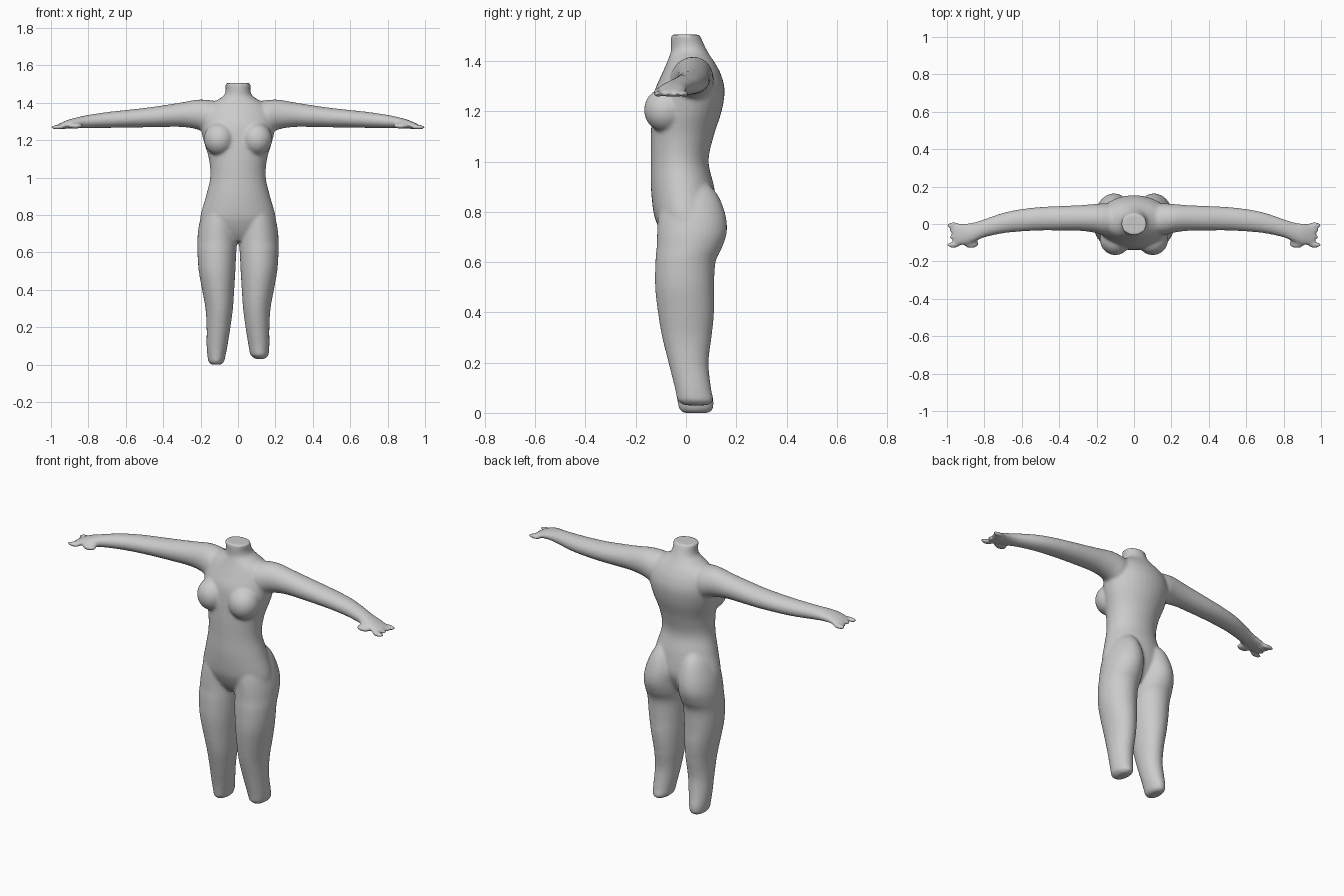
import bpy, bmesh, math
from mathutils import Vector

if "Cube" in bpy.data.objects:
    bpy.data.objects.remove(bpy.data.objects["Cube"])

grey = bpy.data.materials.new("plain grey")
grey.diffuse_color = (0.6, 0.6, 0.6, 1)
grey.use_nodes = True
grey.node_tree.nodes["Principled BSDF"].inputs["Base Color"].default_value = grey.diffuse_color
parts = []


def finish(name, bm):
    bmesh.ops.recalc_face_normals(bm, faces=bm.faces)
    me = bpy.data.meshes.new(name)
    bm.to_mesh(me)
    bm.free()
    ob = bpy.data.objects.new(name, me)
    bpy.context.collection.objects.link(ob)
    me.materials.append(grey)
    parts.append(ob)


def smooth_rows(rows, steps=5):
    """Catmull-Rom interpolation through the section table."""
    out = []
    for i in range(len(rows) - 1):
        four = [rows[max(i - 1, 0)], rows[i], rows[i + 1], rows[min(i + 2, len(rows) - 1)]]
        for k in range(steps):
            t = k / steps
            out.append([0.5 * (2 * b + (c - a) * t + (2 * a - 5 * b + 4 * c - d) * t * t
                               + (3 * b - a - 3 * c + d) * t ** 3) for a, b, c, d in zip(*four)])
    return out + [list(rows[-1])]


def loft(name, rows, place, n=32):
    """Rows are (station, u_min, u_max, v_min, v_max) of elliptical sections."""
    bm = bmesh.new()
    rings = []
    for s, u0, u1, v0, v1 in smooth_rows(rows):
        ring = []
        for i in range(n):
            a = 2 * math.pi * i / n
            u = (u0 + u1) / 2 + (u1 - u0) / 2 * math.cos(a)
            v = (v0 + v1) / 2 + (v1 - v0) / 2 * math.sin(a)
            ring.append(bm.verts.new(place(s, u, v)))
        rings.append(ring)
    for r, q in zip(rings, rings[1:]):
        for i in range(n):
            j = (i + 1) % n
            bm.faces.new((r[i], r[j], q[j], q[i]))
    bm.faces.new(rings[0])
    bm.faces.new(rings[-1])
    finish(name, bm)


def ellipsoid(name, centre, radii):
    bm = bmesh.new()
    bmesh.ops.create_uvsphere(bm, u_segments=32, v_segments=20, radius=1)
    for v in bm.verts:
        v.co = Vector([c + r * p for c, r, p in zip(centre, radii, v.co)])
    finish(name, bm)


# Torso and neck: height, half width, front, back
torso = [(.66, .09, -.06, .06), (.70, .17, -.09, .09), (.75, .20, -.115, .115),
         (.80, .20, -.13, .125), (.90, .172, -.14, .112), (1.0, .149, -.14, .09),
         (1.1, .156, -.14, .11), (1.2, .185, -.135, .142), (1.28, .20, -.125, .154),
         (1.34, .19, -.10, .142), (1.385, .16, -.08, .12), (1.415, .11, -.068, .10),
         (1.44, .075, -.06, .085), (1.47, .066, -.06, .07), (1.505, .07, -.06, .055)]
loft("torso", [(z, -w, w, f, b) for z, w, f, b in torso], lambda s, u, v: (u, v, s))

# Legs with seat: height, inner, outer, front, back
leg = [(.93, .06, .12, -.05, .07), (.87, .025, .165, -.09, .125), (.79, .003, .198, -.11, .157),
       (.72, .004, .213, -.115, .163), (.66, .004, .217, -.117, .145), (.60, .009, .217, -.122, .118),
       (.50, .014, .21, -.123, .112), (.40, .02, .192, -.112, .112), (.30, .027, .174, -.095, .102),
       (.20, .04, .168, -.07, .09), (.10, .056, .168, -.045, .10), (.05, .066, .164, -.035, .11)]

# Arms: station, front, back, bottom, top
arm = [(.10, -.06, .10, 1.24, 1.405), (.16, -.06, .11, 1.235, 1.415), (.22, -.045, .106, 1.258, 1.416),
       (.30, -.036, .10, 1.27, 1.402), (.40, -.035, .096, 1.27, 1.386), (.50, -.035, .091, 1.268, 1.372),
       (.60, -.04, .08, 1.267, 1.361), (.70, -.05, .06, 1.265, 1.35), (.80, -.072, .026, 1.264, 1.335),
       (.86, -.098, .008, 1.263, 1.322), (.91, -.112, .002, 1.262, 1.308), (.965, -.112, -.005, 1.258, 1.284)]

for side, tag, low in ((1, "left", .03), (-1, "right", 0)):
    foot = [(low + .015, .075, .158, -.028, .108), (low, .09, .145, -.01, .09)]
    loft(tag + "_leg", leg + foot, lambda s, u, v: (side * u, v, s))
    loft(tag + "_arm", arm, lambda s, u, v: (side * s, u, v))
    ellipsoid(tag + "_chest", (side * .10, -.082, 1.205), (.083, .085, .088))
    # Thumb stub and broken finger stubs
    ellipsoid(tag + "_thumb", (side * .87, -.105, 1.276), (.04, .026, .016))
    for y, x in ((-.112, .965), (-.07, .95), (-.035, .95), (-.006, .965)):
        ellipsoid(tag + "_finger", (side * x, y, 1.269), (.038, .016, .013))

# Fuse everything into one smooth skin
bpy.ops.object.select_all(action='DESELECT')
for ob in parts:
    ob.select_set(True)
body = parts[0]
bpy.context.view_layer.objects.active = body
bpy.ops.object.join()
body.name = "body"
fuse = body.modifiers.new("fuse", 'REMESH')
fuse.mode = 'VOXEL'
fuse.voxel_size = 0.007
soft = body.modifiers.new("soften", 'SMOOTH')
soft.factor = 0.5
soft.iterations = 14
for m in ("fuse", "soften"):
    bpy.ops.object.modifier_apply(modifier=m)
bpy.ops.object.shade_smooth_by_angle(angle=math.radians(50))
